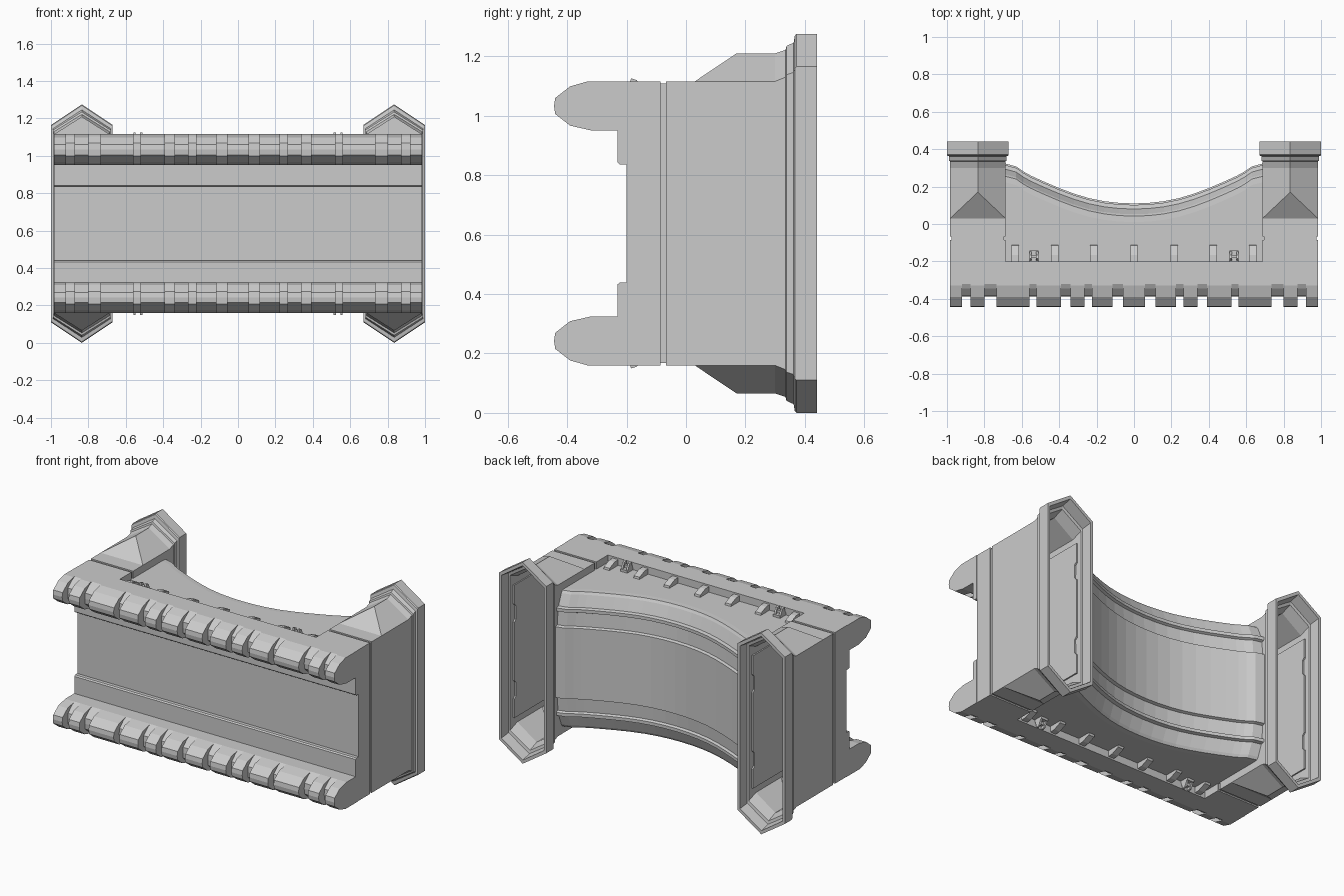
import bpy, bmesh
from mathutils import Vector

if "Cube" in bpy.data.objects:
    bpy.data.objects.remove(bpy.data.objects["Cube"])

MID = 0.6375  # height of the horizontal symmetry plane

grey = bpy.data.materials.new("plain grey")
grey.use_nodes = True
COLOR = (0.6, 0.6, 0.6, 1)
grey.diffuse_color = COLOR
grey.node_tree.nodes["Principled BSDF"].inputs["Base Color"].default_value = COLOR


def loft(name, lofts, sx=1, sz=1):
    """Join rings of equal point count into capped shells; z is relative to MID."""
    bm = bmesh.new()
    for rings in lofts:
        rows = [[bm.verts.new((x * sx, y, MID + z * sz)) for x, y, z in r] for r in rings]
        n = len(rows[0])
        for a, b in zip(rows, rows[1:]):
            for i in range(n):
                j = (i + 1) % n
                bm.faces.new((a[i], a[j], b[j], b[i]))
        bm.faces.new(rows[0])
        bm.faces.new(rows[-1])
    bmesh.ops.remove_doubles(bm, verts=bm.verts, dist=1e-5)
    bmesh.ops.recalc_face_normals(bm, faces=bm.faces)
    mesh = bpy.data.meshes.new(name)
    bm.to_mesh(mesh)
    bm.free()
    mesh.materials.append(grey)
    obj = bpy.data.objects.new(name, mesh)
    bpy.context.collection.objects.link(obj)
    return obj


def slab(profile, x0, x1):
    """Rings that extrude a (y, z) profile along x."""
    return [[(x, y, z) for y, z in profile] for x in (x0, x1)]


def block(x0, x1, y0, y1, z0, z1):
    return slab([(y0, z0), (y1, z0), (y1, z1), (y0, z1)], x0, x1)


# Middle body with a concave, moulded rear wall
half = [(0.432, -.1), (0.43, -.068), (0.415, -.058), (0.345, -.03), (0.34, -.008),
        (0.32, -.008), (0.313, -.024), (0.23, -.018), (0.224, 0)]
wall = half + [(-z, d) for z, d in reversed(half)]
curve = [(0, .11), (.08, .113), (.16, .122), (.24, .138), (.32, .162), (.4, .192),
         (.48, .226), (.55, .258), (.59, .28), (.63, .308), (.7, .326)]
curve = [(-x, y) for x, y in reversed(curve[1:])] + curve
rings = [[(x, -.2, .432)] + [(x, y + d, z) for z, d in wall] + [(x, -.2, -.432)]
         for x, y in curve]
loft("middle_body", [rings])

# Notched bumpers along the front, top and bottom
tail = [(-.23, .313), (-.23, .205), (-.222, .198), (-.2, .198)]
tooth = [(-.2, .478), (-.33, .478), (-.39, .461), (-.44, .422), (-.444, .395),
         (-.44, .368), (-.39, .329), (-.32, .313)] + tail
gap = [(-.2, .478), (-.32, .478), (-.345, .465), (-.385, .43), (-.388, .395),
       (-.385, .362), (-.345, .325), (-.32, .313)] + tail
cuts = [.06, .115, .225, .265, .34, .39, .52, .56, .735, .8, .875, .92, .985]
cuts = [-c for c in reversed(cuts)] + cuts
for label, sz in (("upper", 1), ("lower", -1)):
    parts = [slab(gap if i % 2 else tooth, a, b)
             for i, (a, b) in enumerate(zip(cuts, cuts[1:]))]
    loft(label + "_bumper", parts, sz=sz)

    # Sloped lugs against the inside of the bumper
    lug = [(-.2, .42), (-.2, .468), (-.165, .466), (-.115, .445), (-.11, .42)]
    lugs = [slab(lug, c - .02, c + .02) for c in (-.635, -.425, -.215, 0, .215, .425, .635)]
    loft(label + "_lugs", lugs, sz=sz)

    # Small two-eared brackets
    brackets = []
    for c in (-.535, .535):
        brackets.append(block(c - .024, c + .024, -.2, -.142, .42, .447))
        ear = [(-.198, .44), (-.185, .488), (-.165, .482), (-.145, .44)]
        brackets += [slab(ear, c + e - .006, c + e + .006) for e in (-.018, .018)]
        brackets.append(block(c - .02, c + .02, -.182, -.165, .45, .468))
    loft(label + "_brackets", brackets, sz=sz)


def hexagon(y, w, shoulder, apex, apex_y=None):
    """Tall six-sided ring across an arm; the ridge may sit at its own y."""
    ay = y if apex_y is None else apex_y
    c = .835
    return [(c - w, y, -shoulder), (c, ay, -apex), (c + w, y, -shoulder),
            (c + w, y, shoulder), (c, ay, apex), (c - w, y, shoulder)]


# Hollow side arms with ridged roofs and flared rear collars
arm = [
    hexagon(-.2, .148, .478, .478),
    hexagon(-.085, .148, .478, .478), hexagon(-.085, .14, .47, .47),
    hexagon(-.068, .14, .47, .47), hexagon(-.068, .148, .478, .478),
    hexagon(.03, .148, .478, .478), hexagon(.03, .148, .478, .572, .17),
    hexagon(.3, .148, .478, .572), hexagon(.335, .148, .492, .584),
    hexagon(.338, .154, .5, .597), hexagon(.362, .154, .508, .608),
    hexagon(.366, .165, .522, .632), hexagon(.372, .165, .5275, .6375),
    hexagon(.44, .165, .5275, .6375),
    hexagon(.44, .148, .515, .615), hexagon(.372, .146, .505, .6),
    hexagon(.368, .138, .49, .58), hexagon(.3, .135, .462, .555),
    hexagon(.05, .135, .462, .555, .17), hexagon(.05, .135, .462, .462),
    hexagon(.0, .135, .462, .462),
]
# Notched plate lining the inside of each arm
plate = [(.02, .42), (.34, .42), (.34, .3), (.325, .285), (.325, .2), (.34, .185)]
plate = plate + [(y, -z) for y, z in reversed(plate)]
for label, sx in (("left", 1), ("right", -1)):
    loft(label + "_arm", [arm], sx=sx)
    loft(label + "_arm_lining", [slab(plate, .698, .708), slab(plate, .962, .972)], sx=sx)
